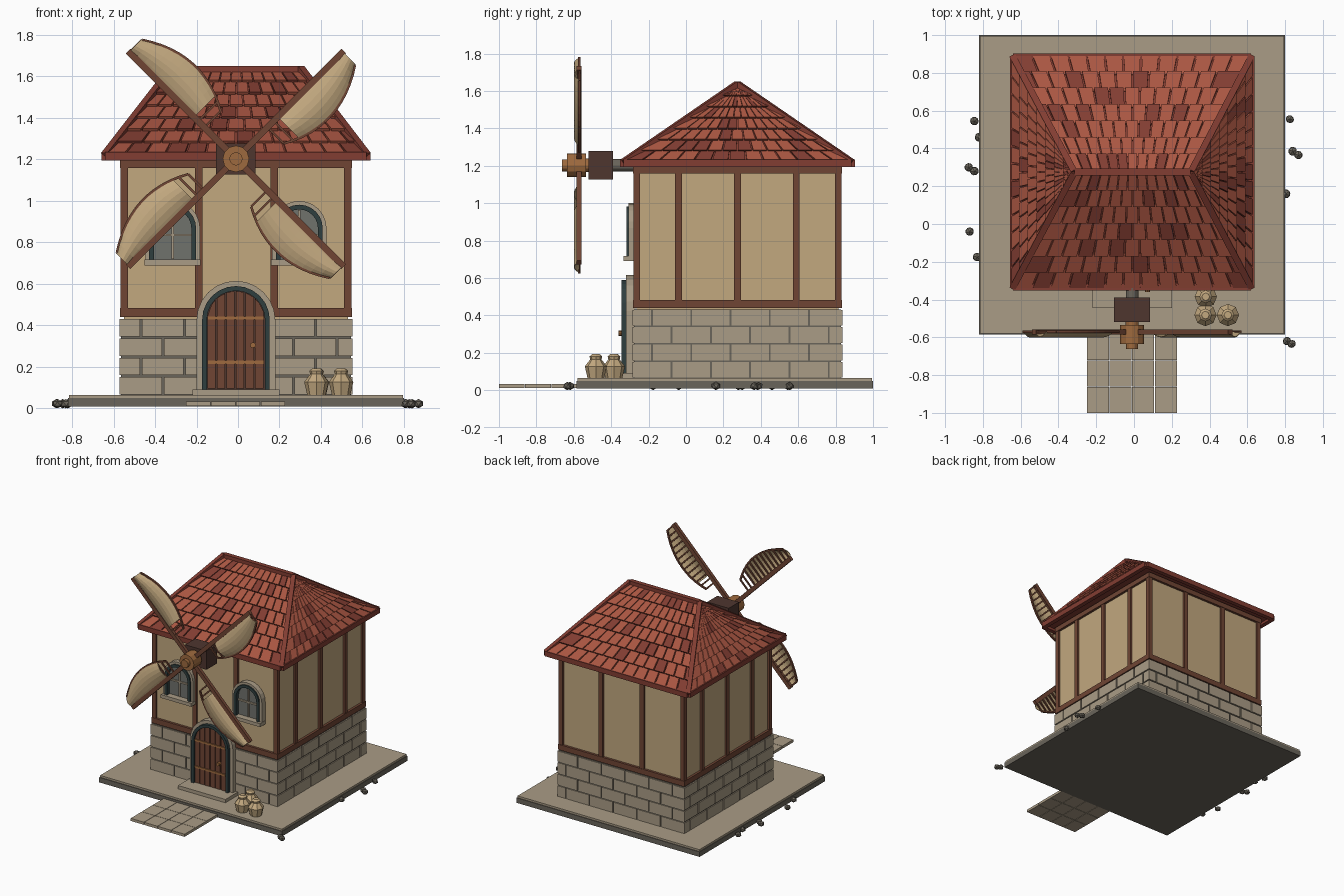
import bpy, bmesh, random
from math import sin, cos, pi, radians
from mathutils import Vector, Matrix

random.seed(4)
if "Cube" in bpy.data.objects:
    bpy.data.objects.remove(bpy.data.objects["Cube"], do_unlink=True)


def material(name, r, g, b):
    lin = [((c / 255 + 0.055) / 1.055) ** 2.4 for c in (r, g, b)] + [1]
    m = bpy.data.materials.new(name)
    m.use_nodes = True
    m.diffuse_color = lin
    m.node_tree.nodes["Principled BSDF"].inputs["Base Color"].default_value = lin
    return m


PLASTER = material("plaster and canvas", 194, 168, 127)
STONE = material("stone", 170, 156, 134)
GREY = material("dark stone", 106, 101, 91)
TIMBER = material("timber", 112, 69, 52)
DARKWOOD = material("dark wood", 78, 54, 47)
GOLD = material("golden wood", 158, 106, 62)
TILE = material("roof tile", 170, 86, 66)
REDTRIM = material("dark roof tile", 130, 61, 50)
TEAL = material("dark teal", 47, 62, 63)
GLASS = material("window glass", 112, 114, 108)


# ---- helpers ----
def finish(name, bm, *mats):
    bmesh.ops.recalc_face_normals(bm, faces=bm.faces[:])
    me = bpy.data.meshes.new(name)
    bm.to_mesh(me)
    bm.free()
    ob = bpy.data.objects.new(name, me)
    for m in mats:
        me.materials.append(m)
    bpy.context.collection.objects.link(ob)
    return ob


def add_box(bm, x0, x1, y0, y1, z0, z1):
    mat = Matrix.Translation(((x0 + x1) / 2, (y0 + y1) / 2, (z0 + z1) / 2))
    bmesh.ops.create_cube(bm, size=1, matrix=mat @ Matrix.Diagonal((x1 - x0, y1 - y0, z1 - z0, 1)))


def boxes(name, mat, *dims):
    bm = bmesh.new()
    for d in dims:
        add_box(bm, *d)
    return finish(name, bm, mat)


def add_bar(bm, p, q, w, h):
    p, q = Vector(p), Vector(q)
    rot = (q - p).to_track_quat('X', 'Z').to_matrix().to_4x4()
    bmesh.ops.create_cube(bm, size=1, matrix=Matrix.Translation((p + q) / 2) @ rot
                          @ Matrix.Diagonal(((q - p).length, w, h, 1)))


def prism(name, pts, y0, y1, mat):
    bm = bmesh.new()
    face = bm.faces.new([bm.verts.new((x, y0, z)) for x, z in pts])
    new = bmesh.ops.extrude_face_region(bm, geom=[face])["geom"]
    bmesh.ops.translate(bm, vec=(0, y1 - y0, 0), verts=[v for v in new if isinstance(v, bmesh.types.BMVert)])
    bm.faces.index_update()
    return finish(name, bm, mat)


def arch(cx, hw, z0, top, n=12):
    curve = [(cx - hw * cos(pi * i / n), top - hw + hw * sin(pi * i / n)) for i in range(n + 1)]
    return [(cx - hw, z0)] + curve + [(cx + hw, z0)]


def arch_ring(name, cx, outer, inner, z0, top, y0, y1, mat):
    inside = arch(cx, inner, z0, top - (outer - inner))
    prism(name, arch(cx, outer, z0, top) + inside[::-1], y0, y1, mat)


def cyl_y(name, cx, cz, r, y0, y1, mat, n=12):
    bm = bmesh.new()
    rot = Matrix.Translation((cx, (y0 + y1) / 2, cz)) @ Matrix.Rotation(pi / 2, 4, 'X')
    bmesh.ops.create_cone(bm, cap_ends=True, segments=n, radius1=r, radius2=r, depth=y1 - y0, matrix=rot)
    return finish(name, bm, mat)


CX, CY = -0.01, 0.275

# ---- ground slab, path and step ----
boxes("ground_slab", GREY, (-0.82, 0.8, -0.585, 1, 0.01, 0.05))
boxes("ground_top", STONE, (-0.815, 0.795, -0.58, 0.995, 0.05, 0.065))
boxes("path", STONE, *[(-0.25 + i * 0.12, -0.133 + i * 0.12, -1 + j * 0.14, -0.863 + j * 0.14, 0.012, 0.033)
                       for i in range(4) for j in range(3)])
boxes("door_step", STONE, (-0.22, 0.2, -0.445, -0.28, 0.06, 0.092))

# ---- stone base with staggered bricks ----
H = 0.562
boxes("mortar_core", GREY, (CX - H + .008, CX + H - .008, CY - H + .008, CY + H - .008, 0.06, 0.432))
bricks = []
for row in range(4):
    z0 = 0.067 + row * 0.093
    cuts = [-H] + [c for c in (-H + 0.21 * k - 0.105 * (row % 2) for k in range(1, 7)) if c < H - 0.04] + [H]
    for a, b in zip(cuts, cuts[1:]):
        a, b = a + 0.005 * (a > -H), b - 0.005 * (b < H)
        for s in (-1, 1):
            inner, outer = sorted((s * (H - 0.03), s * H))
            bricks.append((CX + a, CX + b, CY + inner, CY + outer, z0, z0 + 0.084))
            bricks.append((CX + inner, CX + outer, CY + a, CY + b, z0, z0 + 0.084))
boxes("stone_bricks", STONE, *bricks)

# ---- plaster walls and timber frame ----
W = 0.54
boxes("plaster_walls", PLASTER, (CX - W, CX + W, CY - W, CY + W, 0.43, 1.2))
T, w = 0.556, 0.018
beams = []
for z0, z1 in ((0.44, 0.483), (1.16, 1.2)):
    for s in (-1, 1):
        a, b = sorted((s * (W - 0.02), s * (T + 0.003)))
        beams.append((CX - T - .003, CX + T + .003, CY + a, CY + b, z0, z1))
        beams.append((CX + a, CX + b, CY - T - .003, CY + T + .003, z0, z1))
for s in (-1, 1):
    a, b = sorted((s * (W - 0.02), s * T))
    for p in (-0.18, 0.185):
        beams.append((CX + p - w, CX + p + w, CY + a, CY + b, 0.46, 1.18))
    for p in (-0.315, 0, 0.315):
        beams.append((CX + a, CX + b, CY + p - w, CY + p + w, 0.46, 1.18))
    for t in (-1, 1):
        c, d = sorted((t * (T - 0.035), t * T))
        a2, b2 = sorted((s * (T - 0.035), s * T))
        beams.append((CX + a2, CX + b2, CY + c, CY + d, 0.46, 1.18))
boxes("timber_frame", TIMBER, *beams)

# ---- hipped roof ----
x0, x1, y0, y1, ze, zr = -0.64, 0.62, -0.335, 0.885, 1.215, 1.625
eave = [Vector(p) for p in ((x0, y0, ze), (x1, y0, ze), (x1, y1, ze), (x0, y1, ze))]
ridge = [Vector((-0.315, CY, zr)), Vector((0.3, CY, zr))]
slopes = [(eave[0], eave[1], ridge[1], ridge[0]), (eave[1], eave[2], ridge[1], ridge[1]),
          (eave[2], eave[3], ridge[0], ridge[1]), (eave[3], eave[0], ridge[0], ridge[0])]
bm = bmesh.new()
bmesh.ops.convex_hull(bm, input=[bm.verts.new(p) for p in eave + ridge])
finish("roof_core", bm, REDTRIM)

ROWS, COLS = 7, 13
bm = bmesh.new()
for A, B, C, D in slopes:
    n = (B - A).cross((C + D) / 2 - A).normalized()

    def at(u, v, lift):
        return A.lerp(B, u).lerp(D.lerp(C, u), v) + n * lift
    for r in range(ROWS):
        v0, v1 = r / ROWS, min((r + 1.1) / ROWS, 1)
        cuts = [0] + [(k + 0.5 * (r % 2)) / COLS for k in range(1, COLS)] + [1]
        for a, b in zip(cuts, cuts[1:]):
            a, b = a + 0.004, b - 0.004
            vs = [bm.verts.new(at(u, v, h)) for h0, h1 in ((-0.004, -0.004), (0.02, 0.006))
                  for u, v, h in ((a, v0, h0), (b, v0, h0), (b, v1, h1), (a, v1, h1))]
            dark = int(random.random() < 0.2)
            for f in ((0, 1, 2, 3), (4, 5, 6, 7), (0, 1, 5, 4), (1, 2, 6, 5), (2, 3, 7, 6), (3, 0, 4, 7)):
                bm.faces.new([vs[i] for i in f]).material_index = dark
finish("roof_tiles", bm, TILE, REDTRIM)

bm = bmesh.new()
up = Vector((0, 0, 0.008))
for i in range(4):
    add_bar(bm, eave[i], eave[(i + 1) % 4], 0.035, 0.04)
    add_bar(bm, eave[i], ridge[i in (1, 2)] + up, 0.034, 0.04)
add_bar(bm, ridge[0] + up, ridge[1] + up, 0.036, 0.036)
finish("roof_trim", bm, REDTRIM)

# ---- door ----
arch_ring("door_surround", CX, 0.19, 0.155, 0.09, 0.615, -0.32, -0.27, STONE)
arch_ring("door_frame", CX, 0.163, 0.14, 0.09, 0.59, -0.345, -0.28, TEAL)
prism("door_back", arch(CX, 0.145, 0.09, 0.572), -0.325, -0.28, DARKWOOD)
for k in range(6):
    px0 = CX - 0.138 + k * 0.046
    px1 = px0 + 0.04
    tops = [(x, 0.426 + max(0.139 ** 2 - (x - CX) ** 2, 0) ** 0.5) for x in (px1, (px0 + px1) / 2, px0)]
    prism("door_plank", [(px0, 0.095), (px1, 0.095)] + tops, -0.335, -0.32, TIMBER)
boxes("door_straps", GOLD, *[(CX - 0.135, CX + 0.135, -0.342, -0.33, z, z + 0.016) for z in (0.215, 0.428)])
cyl_y("door_knob", 0.072, 0.305, 0.014, -0.36, -0.33, GOLD, 8)

# ---- windows ----
for cx in (-0.315, 0.295):
    arch_ring("window_surround", cx, 0.132, 0.108, 0.71, 1.0, -0.308, -0.26, STONE)
    arch_ring("window_frame", cx, 0.113, 0.09, 0.71, 0.982, -0.318, -0.26, TEAL)
    prism("window_pane", arch(cx, 0.095, 0.71, 0.964), -0.285, -0.26, GLASS)
    boxes("window_bars", STONE, (cx - 0.006, cx + 0.006, -0.295, -0.28, 0.72, 0.957),
          (cx - 0.09, cx + 0.09, -0.295, -0.28, 0.83, 0.842))
    boxes("window_sill", STONE, (cx - 0.135, cx + 0.135, -0.335, -0.26, 0.69, 0.717))

# ---- sail shaft and hub ----
HX, HZ = -0.01, 1.203
cyl_y("shaft", HX, HZ, 0.033, -0.4, -0.2, GREY)
boxes("gear_box", DARKWOOD, (HX - 0.095, HX + 0.095, -0.52, -0.39, HZ - 0.075, HZ + 0.075))
cyl_y("axle", HX, HZ, 0.035, -0.55, -0.5, GOLD)
cyl_y("hub", HX, HZ, 0.064, -0.635, -0.535, GOLD)
cyl_y("hub_cap", HX, HZ, 0.032, -0.662, -0.62, GOLD)


# ---- four sails: arm, ribs, rim and billowing canvas ----
def width(u):
    return 0.177 - 1.2 * (u - 0.45) ** 2


for k in range(4):
    ang = radians(45 + 90 * k)

    def P(u, v, y):
        return Vector((HX + u * cos(ang) + v * sin(ang), y, HZ + u * sin(ang) - v * cos(ang)))
    bm = bmesh.new()
    add_bar(bm, P(0, 0, -0.572), P(0.735, 0, -0.572), 0.026, 0.032)
    us = [0.215 + i * 0.0425 for i in range(13)]
    for u in us:
        add_bar(bm, P(u, 0, -0.568), P(u, width(u), -0.568), 0.01, 0.011)
    for a, b in zip(us, us[1:]):
        add_bar(bm, P(a, width(a), -0.57), P(b, width(b), -0.57), 0.014, 0.012)
    finish("sail_frame", bm, TIMBER)
    bm = bmesh.new()
    nu, nv = 10, 6
    grid = [[bm.verts.new(P(u, width(u) * j / nv, -0.574 - 0.026 * sin(pi * j / nv))) for j in range(nv + 1)]
            for u in (0.285 + 0.445 * i / nu for i in range(nu + 1))]
    for i in range(nu):
        for j in range(nv):
            bm.faces.new((grid[i][j], grid[i + 1][j], grid[i + 1][j + 1], grid[i][j + 1]))
    canvas = finish("sail_canvas", bm, PLASTER)
    canvas.modifiers.new("thickness", 'SOLIDIFY').thickness = 0.004

# ---- grain sacks ----
for sx, sy in ((0.38, -0.385), (0.378, -0.482), (0.497, -0.482)):
    bm = bmesh.new()
    rings = [[bm.verts.new((sx + r * cos(pi * i / 4), sy + r * sin(pi * i / 4), 0.063 + z)) for i in range(8)]
             for r, z in ((0.044, 0), (0.059, 0.065), (0.03, 0.102), (0.034, 0.118), (0.02, 0.13))]
    for a, b in zip(rings, rings[1:]):
        for i in range(8):
            bm.faces.new((a[i], a[i - 1], b[i - 1], b[i]))
    bm.faces.new(rings[0])
    bm.faces.new(rings[-1])
    finish("grain_sack", bm, PLASTER)

# ---- scattered pebbles ----
bm = bmesh.new()
for px, py in ((-.845, .545), (-.82, .46), (-.875, .3), (-.845, .28), (-.87, -.04), (-.83, -.175),
               (.825, .555), (.84, .385), (.87, .365), (.805, .16), (.81, -.62), (.835, -.635)):
    s = random.uniform(0.9, 1.1)
    bmesh.ops.create_icosphere(bm, subdivisions=1, radius=0.025, matrix=Matrix.Translation((px, py, 0.023))
                               @ Matrix.Rotation(random.random() * 6, 4, 'Z') @ Matrix.Diagonal((s, 1, 0.9, 1)))
finish("pebbles", bm, GREY)
